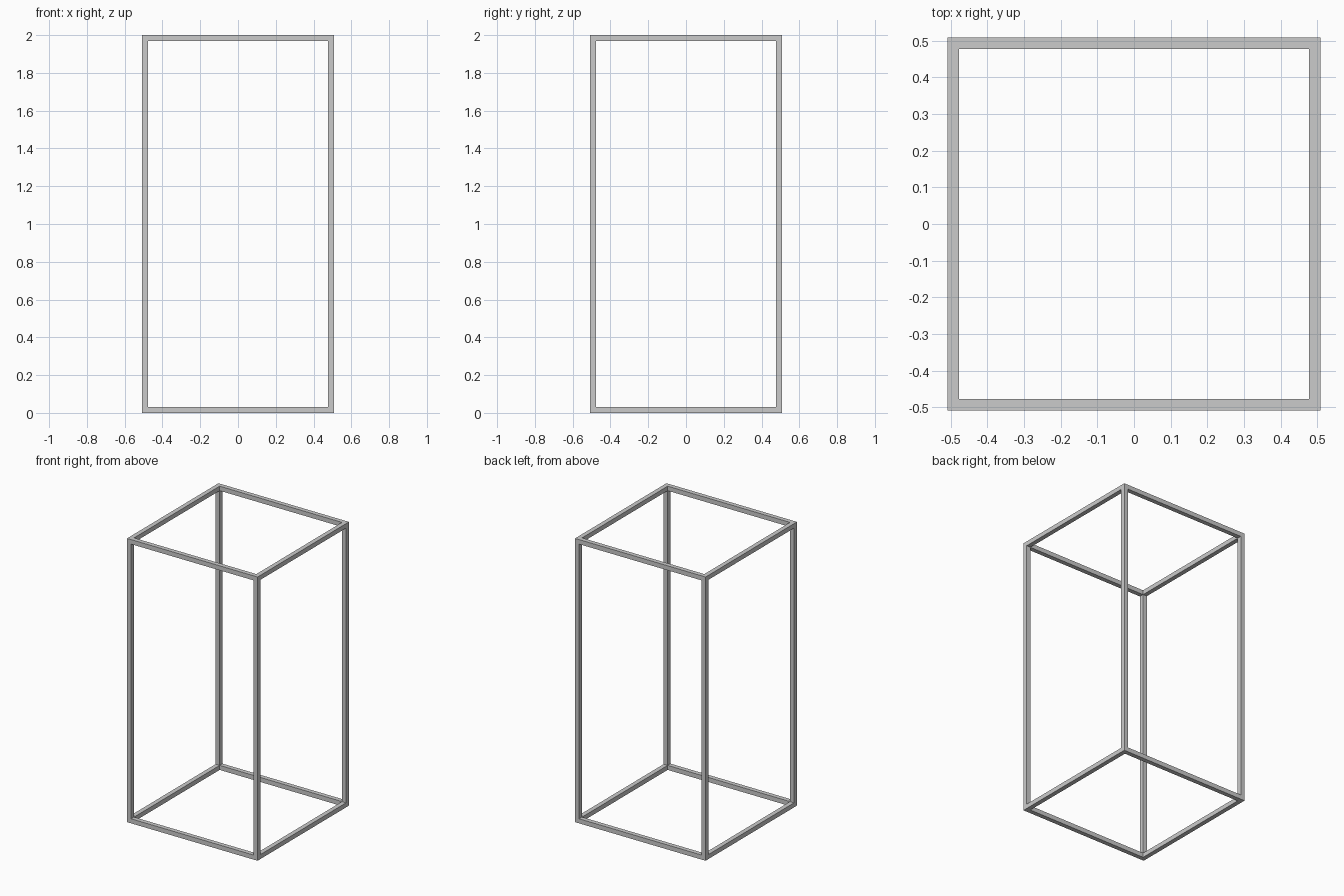
import bpy

if "Cube" in bpy.data.objects:
    bpy.data.objects.remove(bpy.data.objects["Cube"])

HALF = 0.509      # outer half width
H = 2.0           # height
T = 0.032         # bar thickness
C = HALF - T / 2  # bar centre line
SPAN = 2 * (HALF - T)


def bar(name, loc, size):
    bpy.ops.mesh.primitive_cube_add(size=1, location=loc)
    ob = bpy.context.object
    ob.name = name
    ob.scale = size
    bpy.ops.object.transform_apply(location=False, rotation=False, scale=True)


# Four full-height corner posts
for sx, xn in ((-1, "left"), (1, "right")):
    for sy, yn in ((-1, "front"), (1, "back")):
        bar(f"{yn}_{xn}_post", (sx * C, sy * C, H / 2), (T, T, H))

# Bottom and top rails fitted between the posts
for z, zn in ((T / 2, "bottom"), (H - T / 2, "top")):
    for s, xn, yn in ((-1, "left", "front"), (1, "right", "back")):
        bar(f"{zn}_{yn}_rail", (0, s * C, z), (SPAN, T, T))
        bar(f"{zn}_{xn}_rail", (s * C, 0, z), (T, SPAN, T))
